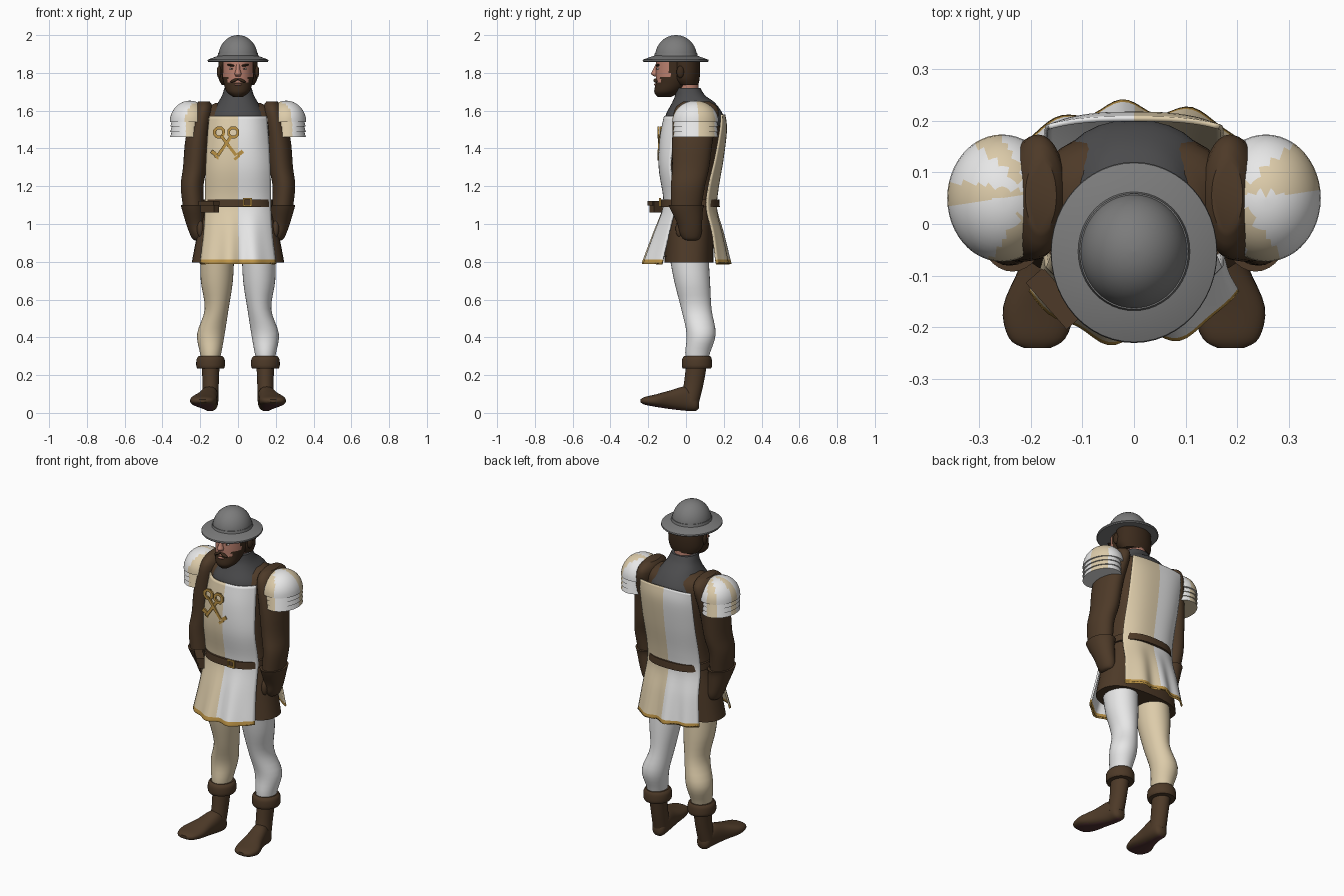
import bpy
import bmesh
import math
from mathutils import Matrix, Vector

default_cube = bpy.data.objects.get("Cube")
if default_cube:
    bpy.data.objects.remove(default_cube, do_unlink=True)


def material(name, red, green, blue):
    made = bpy.data.materials.new(name)
    made.use_nodes = True
    made.diffuse_color = (red, green, blue, 1)
    made.node_tree.nodes["Principled BSDF"].inputs["Base Color"].default_value = (red, green, blue, 1)
    return made


white = material("white cloth", .8, .8, .8)
cream = material("cream cloth", .72, .6, .4)
brown = material("brown leather", .075, .042, .021)
mail = material("dark mail", .07, .07, .073)
steel = material("helmet steel", .2, .2, .2)
skin = material("skin", .5, .22, .16)
hair = material("dark hair", .045, .024, .012)
gold = material("gold", .5, .29, .06)
sole = material("dark red sole", .09, .035, .035)
parts = []


def finish(name, bm, paints, rule=None):
    """Turn a bmesh into an object; rule picks a paint index per face."""
    bmesh.ops.recalc_face_normals(bm, faces=bm.faces)
    for face in bm.faces:
        face.smooth = True
        if rule:
            face.material_index = rule(face.calc_center_median(), face.normal)
    mesh = bpy.data.meshes.new(name)
    bm.to_mesh(mesh)
    bm.free()
    for paint in paints:
        mesh.materials.append(paint)
    part = bpy.data.objects.new(name, mesh)
    bpy.context.collection.objects.link(part)
    parts.append(part)
    return part


def spline(rows, steps):
    """Smooth curve of rows passing through every given row."""
    points = [Vector(row) for row in rows]
    padded = [points[0]] + points + [points[-1]]
    result = []
    for a, b, c, d in zip(padded, padded[1:], padded[2:], padded[3:]):
        for step in range(steps):
            t = step / steps
            result.append(b + (c - a) * t / 2 + (a - b * 2.5 + c * 2 - d / 2) * t * t
                          + ((b - c) * 3 + d - a) * t ** 3 / 2)
    return result + [points[-1]]


def loft(name, rows, paints, side=1, power=2, steps=4, sides=32, turn=None, rule=None):
    """Skin oval rings; each row is height, centre x, centre y, radius x, radius y."""
    bm = bmesh.new()
    rings = []
    for z, cx, cy, rx, ry in spline(rows, steps):
        ring = []
        for k in range(sides):
            c, s = math.cos(math.tau * k / sides), math.sin(math.tau * k / sides)
            x = math.copysign(abs(c) ** (2 / power), c) * rx
            y = math.copysign(abs(s) ** (2 / power), s) * ry
            ring.append(bm.verts.new((side * (cx + x), cy + y, z)))
        rings.append(ring)
    for low, high in zip(rings, rings[1:]):
        for k in range(sides):
            n = (k + 1) % sides
            bm.faces.new((low[k], low[n], high[n], high[k]))
    bm.faces.new(rings[0])
    bm.faces.new(rings[-1])
    if turn:
        bm.transform(turn)
    return finish(name, bm, paints, rule)


def ball(name, place, size, paint, tilt=0):
    bm = bmesh.new()
    bmesh.ops.create_uvsphere(bm, u_segments=16, v_segments=10, radius=.5)
    bm.transform(Matrix.Translation(place) @ Matrix.Rotation(tilt, 4, 'Y') @ Matrix.Diagonal((*size, 1)))
    return finish(name, bm, [paint])


def box(name, place, size, paint, tilt=0, axis='Y'):
    bm = bmesh.new()
    bmesh.ops.create_cube(bm, size=1)
    bm.transform(Matrix.Translation(place) @ Matrix.Rotation(tilt, 4, axis) @ Matrix.Diagonal((*size, 1)))
    return finish(name, bm, [paint])


def panel(name, rows, facing):
    """Hanging cloth; each row is height, middle y, half width, wrap toward the body."""
    bm = bmesh.new()
    columns = 32
    grid = []
    for z, middle, half, wrap in spline(rows, 5):
        fold = max(0, 1.08 - z) * .05
        line = []
        for k in range(columns + 1):
            u = k / columns * 2 - 1
            y = middle - facing * wrap * abs(u) ** 3 + fold * math.cos(u * 9 + facing) * (1 - u * u)
            line.append(bm.verts.new((u * half, y, z)))
        grid.append(line)
    for upper, lower in zip(grid, grid[1:]):
        for k in range(columns):
            bm.faces.new((upper[k], upper[k + 1], lower[k + 1], lower[k]))
    part = finish(name, bm, [white, cream, gold],
                  lambda c, n: 2 if c.z < .81 else int(c.x * facing > 0))
    thick = part.modifiers.new("cloth thickness", 'SOLIDIFY')
    thick.thickness = .01
    thick.offset = 0


# Padded coat, mail collar and two-coloured tabard
loft("padded_coat", [(.795, 0, .015, .245, .13), (.95, 0, .02, .215, .125), (1.12, 0, .025, .175, .12),
                     (1.3, 0, .03, .17, .13), (1.5, 0, .04, .185, .14), (1.6, 0, .055, .18, .11),
                     (1.64, 0, .055, .12, .06)], [brown], power=2.5)
loft("mail_collar", [(1.52, 0, .045, .16, .153), (1.575, 0, .045, .15, .153), (1.64, 0, .04, .108, .115),
                     (1.68, 0, .022, .085, .08), (1.72, 0, .01, .072, .066)], [mail], power=2.3)
panel("tabard_front", [(1.57, -.112, .15, .07), (1.45, -.135, .16, .07), (1.3, -.14, .168, .06),
                       (1.15, -.117, .172, .06), (1.08, -.12, .172, .06), (.95, -.165, .18, .075),
                       (.81, -.212, .197, .09), (.79, -.217, .2, .09)], -1)
panel("tabard_back", [(1.58, .203, .165, .015), (1.5, .212, .17, .03), (1.35, .195, .17, .04),
                      (1.19, .168, .17, .05), (1.08, .16, .172, .05), (.95, .19, .18, .05),
                      (.81, .218, .197, .06), (.79, .222, .2, .06)], 1)

# Belt, buckle and pouch
loft("belt", [(1.09, 0, .022, .188, .157), (1.13, 0, .022, .185, .155)], [brown], power=2.5, steps=1)
for drop in (-1, 1):
    box("buckle_bar", (.05, -.138, 1.115 + drop * .018), (.046, .009, .009), gold)
    box("buckle_post", (.05 + drop * .019, -.138, 1.115), (.009, .009, .04), gold)
box("pouch", (-.15, -.14, 1.09), (.11, .035, .06), brown, -.85, 'Z')
box("pouch_flap", (-.154, -.145, 1.11), (.12, .042, .025), brown, -.85, 'Z')


# Crossed key ornament, thin plates on the chest
def chest(x):
    return -.146 + abs(x / .168) ** 3 * .06


for lean, top, foot in ((1, -.1, 0), (-1, -.025, -.115)):
    middle = (top + foot) / 2
    slope = math.atan2(top - foot, .13)
    box("key_shaft", (middle, chest(middle), 1.415), (.016, .009, .13), gold, slope)
    box("key_bit", (foot + lean * .012, chest(foot), 1.375), (.035, .009, .02), gold, slope)
    box("key_tip", (foot - lean * .006, chest(foot), 1.352), (.034, .009, .014), gold, slope)
    for k in range(8):
        turn = math.tau * k / 8
        box("key_ring", (top + .024 * math.cos(turn), chest(top), 1.485 + .024 * math.sin(turn)),
            (.015, .009, .024), gold, -turn)

# Wedges painted cream on each shoulder guard, in degrees from straight outward
wedges = {1: ((0, 38), (-78, -52)), -1: ((-8, 8), (38, 58), (-90, -55))}

for side, label in ((1, "left"), (-1, "right")):
    # Shoulder guards with overlapping bands
    def wedge(c, n):
        angle = math.degrees(math.atan2(c.y - .06, c.x * side - .19))
        return int(any(low < angle < high for low, high in wedges[side]))

    arc = [math.pi / 2 * k / 9 for k in range(10)]
    loft(label + "_shoulder_dome", [(1.54 + .113 * math.sin(a), .255, .05, .105 * math.cos(a) + .001,
                                     .122 * math.cos(a) + .001) for a in arc],
         [white, cream], side, steps=1, sides=48, rule=wedge)
    for k in range(3):
        low = 1.515 - k * .027
        loft(label + "_shoulder_band", [(low, .265, .05, .094, .12), (low + .035, .263, .05, .086, .112)],
             [white, cream], side, steps=2, sides=48, rule=wedge)

    # Sleeve and glove
    loft(label + "_sleeve", [(1.648, .18, .055, .03, .07), (1.6, .185, .055, .055, .118),
                             (1.45, .213, .035, .065, .108), (1.3, .228, .025, .063, .098),
                             (1.2, .243, .01, .06, .09), (1.08, .235, 0, .055, .08)], [brown], side)
    loft(label + "_glove", [(1.1, .235, .002, .068, .094), (1.07, .233, .005, .062, .084),
                            (1, .224, .02, .05, .065), (.95, .214, .025, .042, .057),
                            (.92, .21, .028, .03, .042), (.912, .21, .028, .012, .02)], [brown], side)
    ball(label + "_thumb", (side * .2, -.035, .975), (.035, .04, .09), brown)

    # Hose, boot shaft, cuff and foot
    loft(label + "_leg", [(.86, .11, .012, .09, .105), (.7, .112, .032, .085, .095),
                          (.55, .113, .055, .063, .08), (.42, .143, .08, .073, .077),
                          (.32, .145, .062, .057, .066), (.26, .145, .055, .045, .055)],
         [white if side > 0 else cream], side)
    loft(label + "_boot_cuff", [(.235, .145, .058, .07, .075), (.25, .145, .058, .076, .08),
                                (.285, .145, .058, .074, .078), (.302, .145, .06, .062, .068)], [brown], side)
    loft(label + "_boot_shaft", [(.25, .145, .055, .047, .055), (.15, .145, .04, .043, .052),
                                 (.06, .148, .02, .044, .05)], [brown], side)
    forward = Matrix.Rotation(math.pi / 2, 4, 'X')
    loft(label + "_foot", [(-.068, .146, .045, .02, .02), (-.05, .147, .053, .038, .043),
                           (0, .15, .075, .046, .064), (.08, .165, .07, .055, .05),
                           (.16, .183, .065, .07, .033), (.22, .187, .064, .055, .02),
                           (.24, .187, .064, .025, .008)], [brown, sole], side, power=2.4, turn=forward,
         rule=lambda c, n: int(n.z < -.88))

    # Paired face details
    ball(label + "_ear", (side * .1, -.03, 1.805), (.025, .04, .065), hair)
    ball(label + "_eye", (side * .034, -.148, 1.822), (.024, .012, .01), white)
    ball(label + "_pupil", (side * .034, -.153, 1.822), (.01, .008, .01), hair)
    ball(label + "_brow", (side * .036, -.149, 1.84), (.045, .02, .012), hair, side * -.15)
    ball(label + "_moustache", (side * .02, -.16, 1.76), (.046, .024, .015), hair, side * .4)

# Head, beard, hair and neck
loft("neck", [(1.66, 0, .015, .056, .055), (1.8, 0, .008, .056, .056)], [skin])
loft("head", [(1.672, 0, -.115, .025, .035), (1.7, 0, -.1, .06, .068), (1.75, 0, -.07, .077, .09),
              (1.8, 0, -.05, .084, .11), (1.89, 0, -.048, .084, .108)], [skin, hair], steps=8, sides=48,
     rule=lambda c, n: int(c.y > -.085 or c.z < 1.748 or (c.z < 1.78 and c.y > -.135)))
loft("hair_back", [(1.735, 0, .01, .085, .055), (1.77, 0, -.002, .103, .074),
                   (1.82, 0, -.002, .105, .077), (1.88, 0, -.005, .1, .077)], [hair])
loft("nose", [(1.782, 0, -.158, .012, .012), (1.795, 0, -.163, .018, .022), (1.815, 0, -.158, .012, .018),
              (1.845, 0, -.15, .01, .012)], [skin], sides=16)
ball("lower_lip", (0, -.16, 1.738), (.04, .018, .012), skin)

# Wide-brimmed helmet
loft("helmet_brim", [(1.858, 0, -.055, .157, .17), (1.863, 0, -.055, .161, .175),
                     (1.87, 0, -.055, .16, .173), (1.892, 0, -.055, .102, .112)], [steel], steps=1, sides=48)
loft("helmet_band", [(1.885, 0, -.053, .109, .116), (1.905, 0, -.053, .105, .112)], [steel], steps=1, sides=48)
loft("helmet_dome", [(1.885 + .115 * math.sin(a), 0, -.053, .103 * math.cos(a) + .001,
                      .11 * math.cos(a) + .001) for a in arc], [steel], steps=1, sides=48)

# Smooth shading with sharp edges kept
bpy.ops.object.select_all(action='DESELECT')
for part in parts:
    part.select_set(True)
bpy.context.view_layer.objects.active = parts[0]
bpy.ops.object.shade_smooth_by_angle(angle=math.radians(45))
